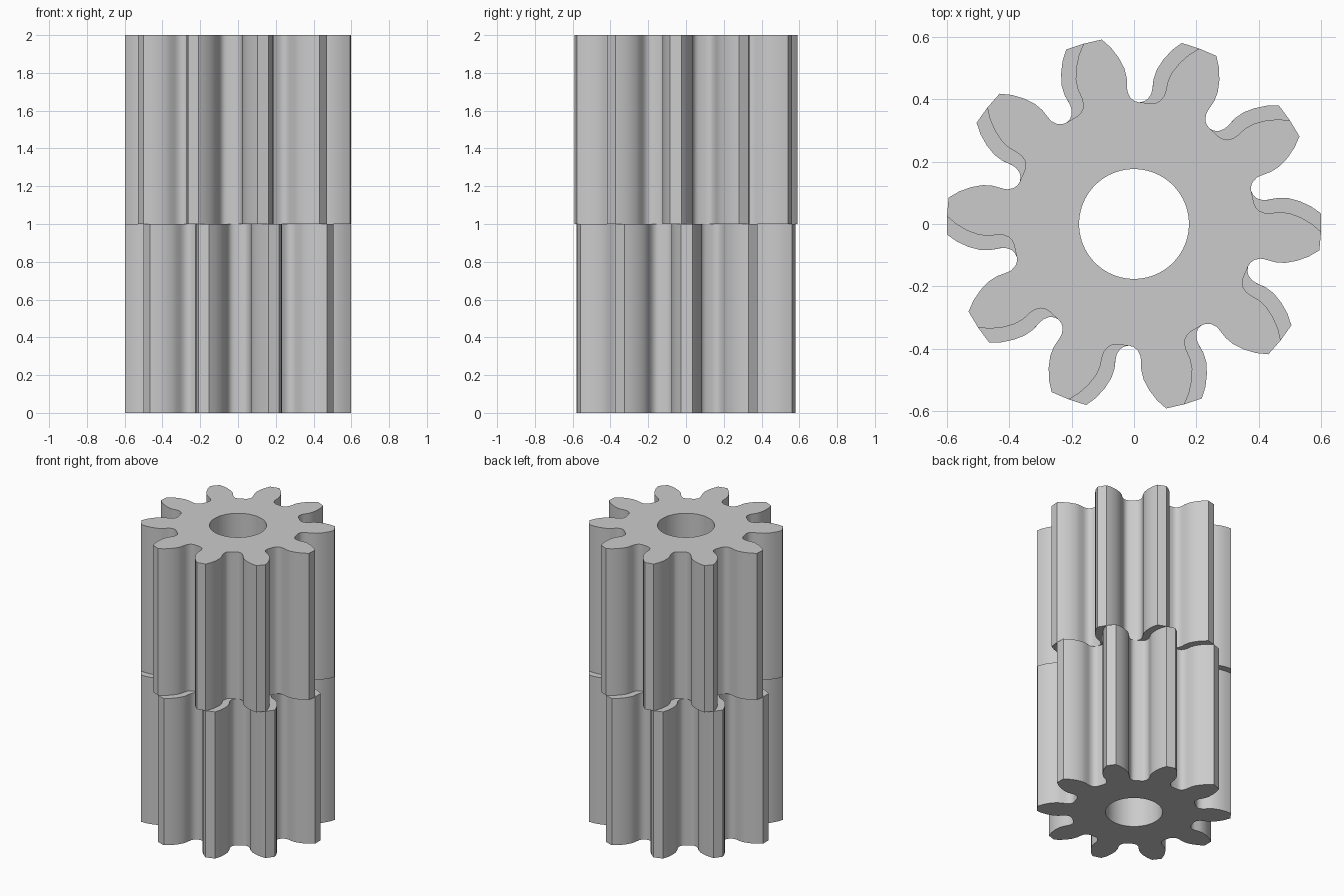
import bpy, bmesh
from math import radians, cos, sin

cube = bpy.data.objects.get("Cube")
if cube:
    bpy.data.objects.remove(cube, do_unlink=True)

TEETH = 10
PITCH = 360 / TEETH
BORE = 0.176

# Half a tooth, from tip corner to valley: (degrees off tooth centre, radius)
HALF = [(2.85, 0.6), (5.3, 0.57), (7.5, 0.535), (9.2, 0.5), (9.9, 0.47),
        (9.75, 0.44), (10.1, 0.42), (11.3, 0.403), (13, 0.394),
        (15.3, 0.39), (18, 0.39)]
TOOTH = [(-a, r) for a, r in reversed(HALF[:-1])] + HALF

grey = bpy.data.materials.new("light_grey")
grey.use_nodes = True
colour = (0.6, 0.6, 0.6, 1)
grey.diffuse_color = colour
grey.node_tree.nodes["Principled BSDF"].inputs["Base Color"].default_value = colour


def polar(radius, degrees, z):
    a = radians(degrees)
    return (radius * cos(a), radius * sin(a), z)


def gear(name, turn, bottom, top):
    """Spur gear with a round bore, its first tooth turned off the x axis."""
    bm = bmesh.new()
    step = PITCH / len(TOOTH)
    rings = {}
    for z in (bottom, top):
        outer, inner = [], []
        for t in range(TEETH):
            centre = turn + t * PITCH
            for i, (a, r) in enumerate(TOOTH):
                outer.append(bm.verts.new(polar(r, centre + a, z)))
                across = (i + 1) * step - PITCH / 2
                inner.append(bm.verts.new(polar(BORE, centre + across, z)))
        rings[z] = outer, inner
    (lo, li), (uo, ui) = rings[bottom], rings[top]
    # Flanks, bore and the two end faces
    for a, b in ((lo, uo), (ui, li), (uo, ui), (li, lo)):
        for i in range(len(a)):
            j = (i + 1) % len(a)
            bm.faces.new((a[i], a[j], b[j], b[i]))
    bmesh.ops.recalc_face_normals(bm, faces=bm.faces[:])
    mesh = bpy.data.meshes.new(name)
    bm.to_mesh(mesh)
    bm.free()
    mesh.materials.append(grey)
    obj = bpy.data.objects.new(name, mesh)
    bpy.context.collection.objects.link(obj)
    bpy.ops.object.select_all(action='DESELECT')
    obj.select_set(True)
    bpy.context.view_layer.objects.active = obj
    bpy.ops.object.shade_smooth_by_angle(angle=radians(40))


# Two stacked gears, slightly out of step
gear("lower_gear", 0.4, 0, 1)
gear("upper_gear", -5.25, 1, 2)
